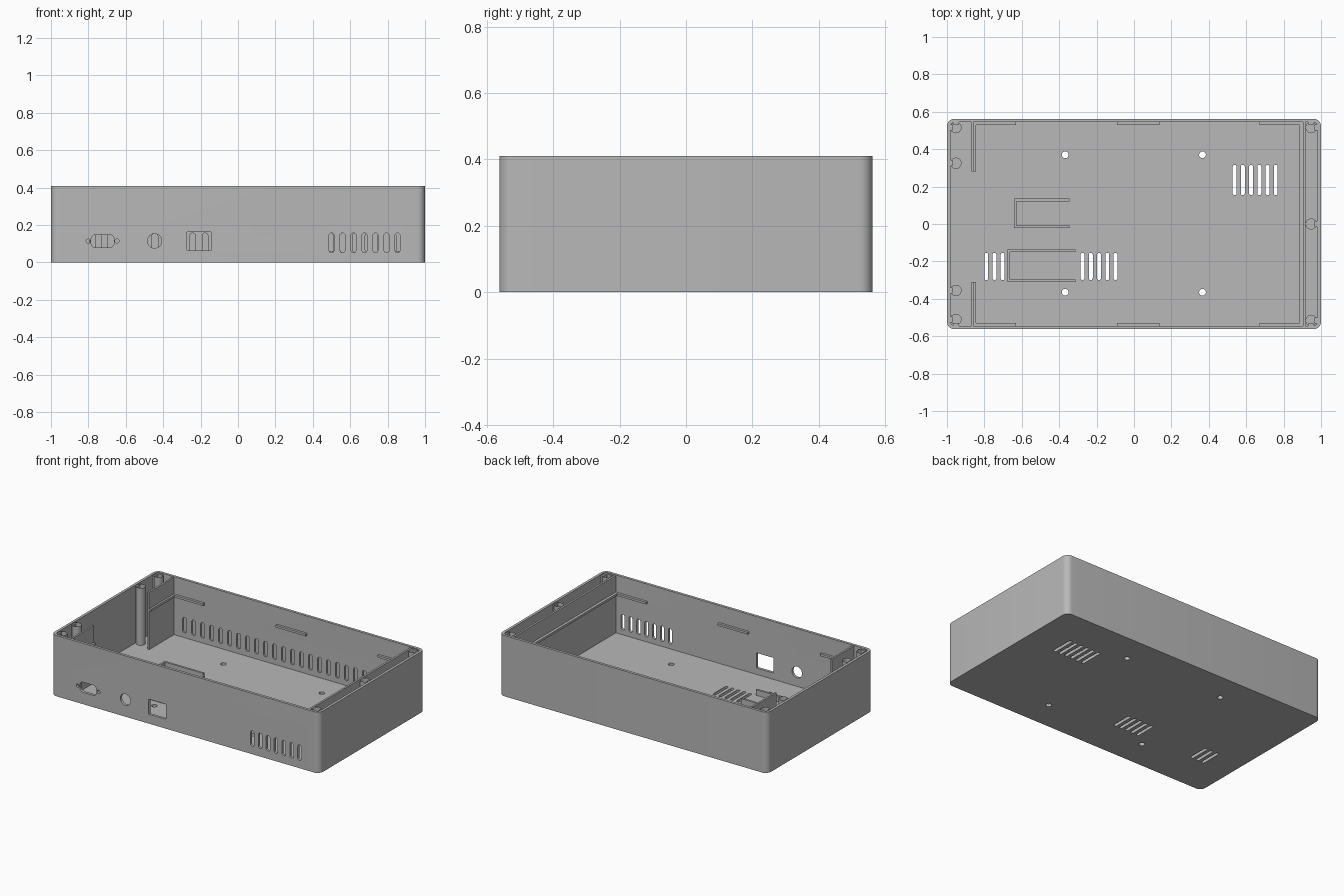
import bpy, bmesh, math
from mathutils import Matrix, Vector

if "Cube" in bpy.data.objects:
    bpy.data.objects.remove(bpy.data.objects["Cube"])

grey = bpy.data.materials.new("matte grey")
grey.use_nodes = True
grey.diffuse_color = (0.48, 0.48, 0.48, 1)
grey.node_tree.nodes["Principled BSDF"].inputs["Base Color"].default_value = (0.48, 0.48, 0.48, 1)

HX, HY, H = 1.0, 0.5625, 0.41      # half length, half width, height
WALL, FLOOR = 0.018, 0.02
IX, IY = HX - WALL, HY - WALL
RIM = H - 0.004
parts = []


def rounded(cx, cy, hw, hh, r, seg=8):
    """Outline of a rounded rectangle."""
    pts = []
    for q, (sx, sy) in enumerate([(1, 1), (-1, 1), (-1, -1), (1, -1)]):
        for i in range(seg + 1):
            a = math.pi / 2 * (q + i / seg)
            pts.append((cx + sx * (hw - r) + r * math.cos(a), cy + sy * (hh - r) + r * math.sin(a)))
    return pts


def circle(cx, cy, r, n=24):
    return [(cx + r * math.cos(math.tau * i / n), cy + r * math.sin(math.tau * i / n)) for i in range(n)]


def prism(bm, pts, lo, hi, axis="z"):
    """Extrude an outline between lo and hi along z or y; returns the far cap."""
    def place(p, d):
        return (p[0], p[1], d) if axis == "z" else (p[0], d, p[1])
    a = [bm.verts.new(place(p, lo)) for p in pts]
    b = [bm.verts.new(place(p, hi)) for p in pts]
    n = len(pts)
    cap = bm.faces.new(b)
    faces = [cap, bm.faces.new(a[::-1])]
    faces += [bm.faces.new((a[i], a[(i + 1) % n], b[(i + 1) % n], b[i])) for i in range(n)]
    if axis == "y":
        bmesh.ops.reverse_faces(bm, faces=faces)
    return cap


def finish(name, bm):
    bmesh.ops.remove_doubles(bm, verts=bm.verts, dist=1e-6)
    bmesh.ops.recalc_face_normals(bm, faces=bm.faces)
    me = bpy.data.meshes.new(name)
    bm.to_mesh(me)
    bm.free()
    me.materials.append(grey)
    ob = bpy.data.objects.new(name, me)
    bpy.context.scene.collection.objects.link(ob)
    parts.append(ob)
    return ob


def box(bm, x0, x1, y0, y1, z0, z1):
    prism(bm, [(x0, y0), (x1, y0), (x1, y1), (x0, y1)], z0, z1)


def tube(bm, x, y, r, hole, z0, z1):
    """Post with a blind screw hole in its top."""
    cap = prism(bm, circle(x, y, r), z0, z1)
    bmesh.ops.inset_region(bm, faces=[cap], thickness=r - hole)
    walls = bmesh.ops.extrude_face_region(bm, geom=[cap])
    verts = [g for g in walls["geom"] if isinstance(g, bmesh.types.BMVert)]
    if cap.is_valid:
        bmesh.ops.delete(bm, geom=[cap], context="FACES_ONLY")
    bmesh.ops.translate(bm, verts=verts, vec=(0, 0, -(z1 - z0) * 0.85))


def cut(ob, bm):
    """Subtract a mesh and bake the result."""
    cutter = finish("cutter", bm)
    parts.remove(cutter)
    cutter.hide_render = True
    mod = ob.modifiers.new("cut", "BOOLEAN")
    mod.operation, mod.solver, mod.object = "DIFFERENCE", "EXACT", cutter
    deps = bpy.context.evaluated_depsgraph_get()
    me = bpy.data.meshes.new_from_object(ob.evaluated_get(deps))
    ob.modifiers.clear()
    ob.data = me
    bpy.data.objects.remove(cutter)


# Case shell
bm = bmesh.new()
prism(bm, rounded(0, 0, HX, HY, 0.04), 0, H)
case = finish("case_shell", bm)
bm = bmesh.new()
prism(bm, rounded(0, 0, IX, IY, 0.024), FLOOR, H + 0.1)
cut(case, bm)

# Openings
bm = bmesh.new()
front = (-HY - 0.02, -IY + 0.02, "y")
for i in range(7):                                   # front vents
    prism(bm, rounded(0.5 + i * 0.0588, 0.105, 0.0135, 0.052, 0.0134, 5), *front)
for i in range(25):                                  # blind grooves inside the back wall
    prism(bm, rounded(-0.779 + i * 0.067, 0.105, 0.015, 0.052, 0.0149, 5), IY - 0.015, IY + 0.01, "y")
prism(bm, rounded(-0.208, 0.114, 0.064, 0.051, 0.004, 2), *front)   # square socket
prism(bm, circle(-0.446, 0.115, 0.038, 32), *front)                 # round socket
prism(bm, rounded(-0.724, 0.114, 0.062, 0.034, 0.024, 3), *front)   # serial socket
for x in (-0.801, -0.647):
    prism(bm, circle(x, 0.114, 0.011, 16), *front)
under = (-0.02, FLOOR + 0.02)
for x in (-0.368, 0.366):                            # floor mounting holes
    for y in (-0.365, 0.37):
        prism(bm, circle(x, y, 0.018), *under)
for x0, count, y, hh in ((0.538, 6, 0.235, 0.081), (-0.79, 3, -0.227, 0.073), (-0.275, 5, -0.227, 0.073)):
    for i in range(count):                           # floor vents
        prism(bm, rounded(x0 + i * 0.044, y, 0.0105, hh, 0.0104, 5), *under)
cut(case, bm)

# Partitions
bm = bmesh.new()
box(bm, 0.904, 0.917, -IY - 0.005, IY + 0.005, FLOOR - 0.005, RIM)
finish("right_end_partition", bm)
bm = bmesh.new()
box(bm, -0.87, -0.858, 0.28, IY + 0.005, FLOOR - 0.005, RIM)
box(bm, -0.87, -0.858, -IY - 0.005, -0.31, FLOOR - 0.005, RIM)
finish("left_end_partitions", bm)

# Support ledges
Z0, Z1, D = 0.28, 0.295, 0.016
bm = bmesh.new()
for x0, x1 in ((-0.858, -0.63), (-0.09, 0.135), (0.67, 0.905)):
    box(bm, x0, x1, IY - D, IY + 0.005, Z0, Z1)
    box(bm, x0, x1, -IY - 0.005, -IY + D, Z0, Z1)
box(bm, 0.886, 0.905, -IY + D, IY - D, Z0, Z1)
box(bm, -0.859, -0.845, 0.28, IY - D, Z0, Z1)
box(bm, -0.859, -0.845, -IY + D, -0.31, Z0, Z1)
finish("support_ledges", bm)

# Lid screw posts with webs to the walls
posts = bmesh.new()
webs = bmesh.new()
for x, ys in ((-0.952, (0.515, 0.325, -0.355, -0.51)), (0.947, (0.515, 0, -0.515))):
    s = math.copysign(1, x)
    for y in ys:
        tube(posts, x, y, 0.03, 0.014, FLOOR - 0.005, RIM)
        x0, x1 = sorted((x + s * 0.018, s * (IX + 0.005)))
        box(webs, x0, x1, y - 0.016, y + 0.016, FLOOR - 0.005, RIM - 0.002)
        if abs(y) > 0.5:
            t = math.copysign(1, y)
            y0, y1 = sorted((y + t * 0.018, t * (IY + 0.005)))
            box(webs, x - 0.016, x + 0.016, y0, y1, FLOOR - 0.005, RIM - 0.002)
finish("lid_screw_posts", posts)
finish("post_webs", webs)

# Board standoffs
bm = bmesh.new()
for x in (0.503, 0.862):
    for y in (0.08, 0.508):
        tube(bm, x, y, 0.022, 0.01, FLOOR - 0.005, 0.06)
finish("board_standoffs", bm)

# U-shaped holders on the floor
T = 0.014
for name, x0, x1, y0, y1 in (("rear_holder", -0.642, -0.345, -0.022, 0.135),
                             ("front_holder", -0.676, -0.313, -0.31, -0.137)):
    bm = bmesh.new()
    outline = [(x0, y0), (x1, y0), (x1, y0 + T), (x0 + T, y0 + T),
               (x0 + T, y1 - T), (x1, y1 - T), (x1, y1), (x0, y1)]
    prism(bm, outline, FLOOR - 0.005, 0.058)
    finish(name, bm)

# Smooth the rounded surfaces, keep edges crisp
bpy.ops.object.select_all(action="DESELECT")
for ob in parts:
    ob.select_set(True)
bpy.context.view_layer.objects.active = case
bpy.ops.object.shade_smooth_by_angle(angle=math.radians(30))
